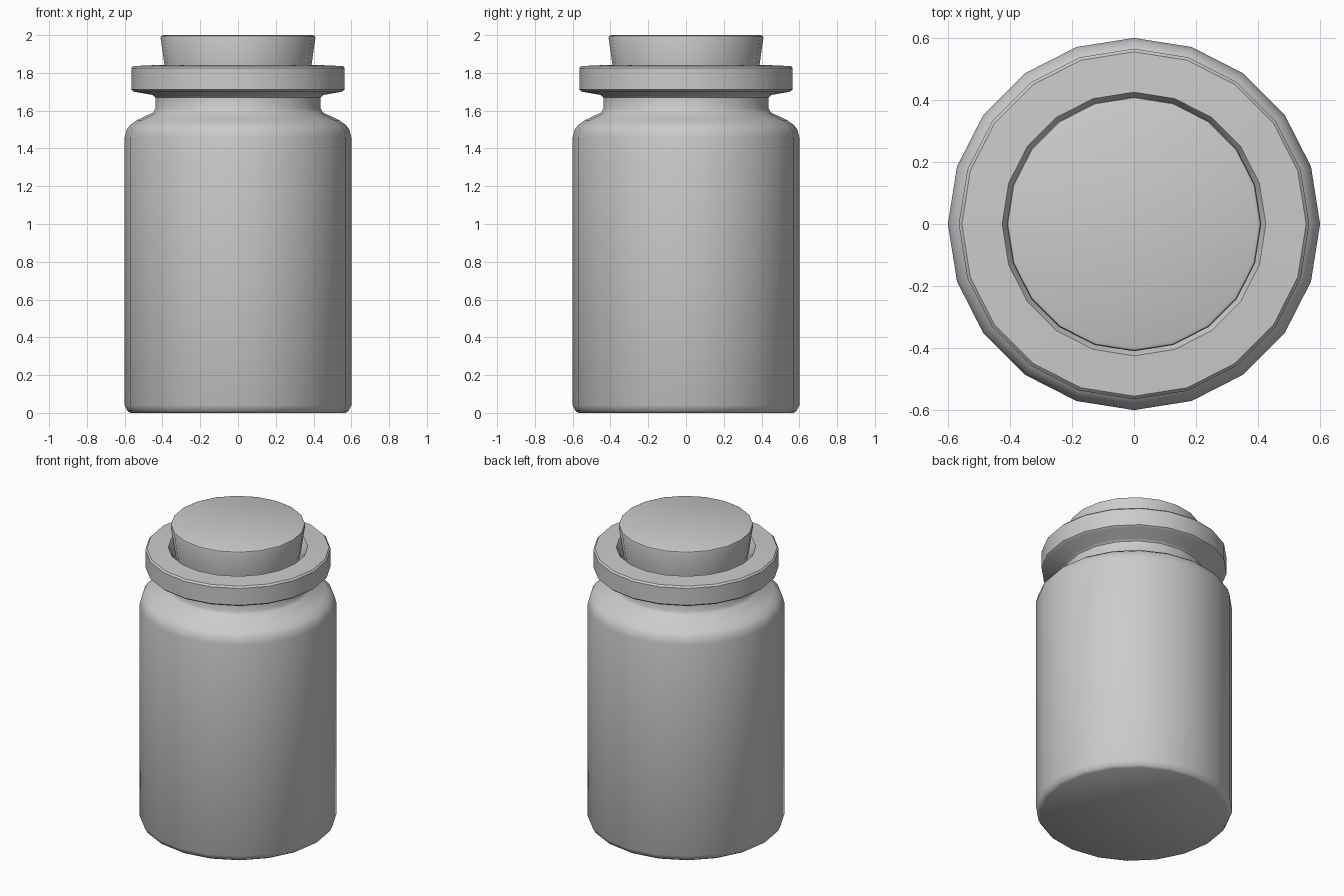
import bpy
import bmesh
import math

if "Cube" in bpy.data.objects:
    bpy.data.objects.remove(bpy.data.objects["Cube"])

SIDES = 20


def lathe(name, profile, angle=40):
    """Revolve (radius, z) points around z; radius 0 makes a pole."""
    bm = bmesh.new()
    rings = []
    for r, z in profile:
        rings.append([bm.verts.new((r * math.cos(2 * math.pi * i / SIDES),
                                    r * math.sin(2 * math.pi * i / SIDES), z))
                      for i in range(SIDES)])
    for low, high in zip(rings, rings[1:]):
        for i in range(SIDES):
            j = (i + 1) % SIDES
            bm.faces.new((low[i], low[j], high[j], high[i]))
    # Flat caps on both ends
    bm.faces.new(rings[0])
    bm.faces.new(rings[-1])
    bmesh.ops.recalc_face_normals(bm, faces=bm.faces)
    mesh = bpy.data.meshes.new(name)
    bm.to_mesh(mesh)
    bm.free()
    obj = bpy.data.objects.new(name, mesh)
    bpy.context.collection.objects.link(obj)
    bpy.ops.object.select_all(action='DESELECT')
    obj.select_set(True)
    bpy.context.view_layer.objects.active = obj
    bpy.ops.object.shade_smooth_by_angle(angle=math.radians(angle))
    return obj


# Hollow jar: outer wall, shoulder, neck, collar, then down the inside
lathe("jar", [
    (0.57, 0.0), (0.585, 0.01), (0.60, 0.04),
    (0.60, 1.46), (0.59, 1.50), (0.57, 1.525), (0.535, 1.55),
    (0.45, 1.59), (0.438, 1.61), (0.438, 1.67), (0.45, 1.683),
    (0.55, 1.70), (0.565, 1.712), (0.565, 1.825), (0.555, 1.836),
    (0.425, 1.842), (0.40, 1.80), (0.375, 1.70),
    (0.375, 1.58), (0.53, 1.47), (0.55, 1.43), (0.55, 0.07), (0.53, 0.05),
])

# Tapered stopper with a softened top edge
lathe("stopper", [
    (0.34, 1.56), (0.35, 1.57), (0.41, 1.985), (0.407, 1.995), (0.395, 2.0),
])
